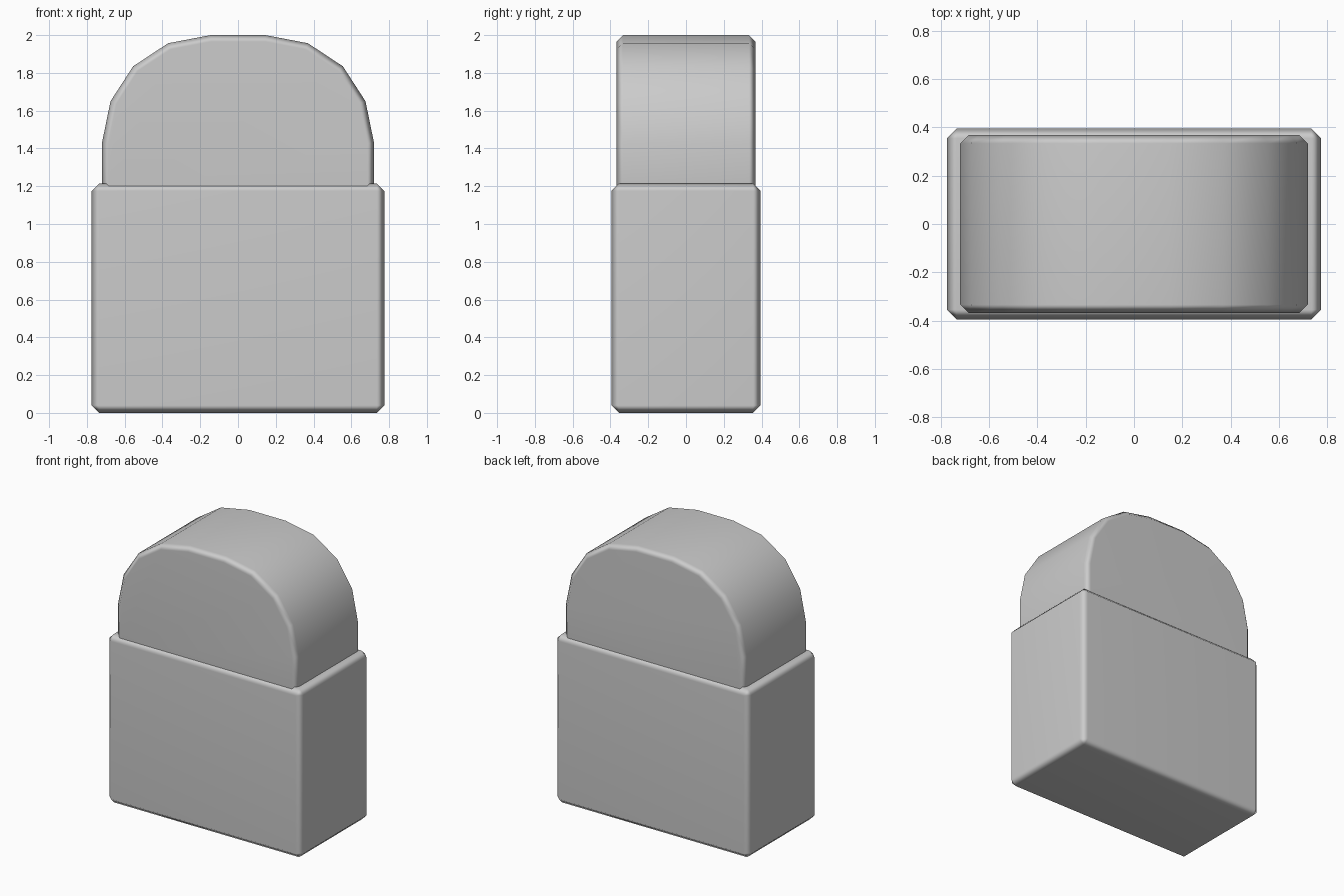
import bpy, bmesh

cube = bpy.data.objects.get("Cube")
if cube:
    bpy.data.objects.remove(cube, do_unlink=True)

# Single colour
grey = bpy.data.materials.new("plain_grey")
grey.use_nodes = True
colour = (0.6, 0.6, 0.6, 1)
grey.diffuse_color = colour
grey.node_tree.nodes["Principled BSDF"].inputs["Base Color"].default_value = colour


def extruded_block(name, half_profile, half_depth, bevel, angle):
    """Mirror a half profile (x, z), extrude along y and chamfer the rims."""
    outline = half_profile + [(-x, z) for x, z in reversed(half_profile)]
    bm = bmesh.new()
    front = bm.faces.new([bm.verts.new((x, -half_depth, z)) for x, z in outline])
    result = bmesh.ops.extrude_face_region(bm, geom=[front], use_keep_orig=True)
    verts = [g for g in result["geom"] if isinstance(g, bmesh.types.BMVert)]
    bmesh.ops.translate(bm, verts=verts, vec=(0, 2 * half_depth, 0))
    bmesh.ops.recalc_face_normals(bm, faces=bm.faces)
    sharp = [e for e in bm.edges if e.calc_face_angle(0) > angle]
    bmesh.ops.bevel(bm, geom=sharp, offset=bevel, offset_type='OFFSET',
                    segments=1, affect='EDGES')
    for face in bm.faces:
        face.smooth = True
    mesh = bpy.data.meshes.new(name)
    bm.to_mesh(mesh)
    bm.free()
    mesh.materials.append(grey)
    obj = bpy.data.objects.new(name, mesh)
    bpy.context.collection.objects.link(obj)
    # Flat faces stay flat while the chamfers shade softly
    weighted = obj.modifiers.new("soft_chamfers", 'WEIGHTED_NORMAL')
    weighted.mode = 'FACE_AREA'
    return obj


# Rectangular lower block
extruded_block("base_block", [(0.775, 0), (0.775, 1.215)], 0.395, 0.04, 0.7)

# Arched upper block, sunk slightly into the base
arch = [(0.72, 1.12), (0.72, 1.43), (0.675, 1.65), (0.555, 1.835),
        (0.37, 1.957), (0.145, 2.0)]
extruded_block("arched_top", arch, 0.368, 0.034, 0.7)
